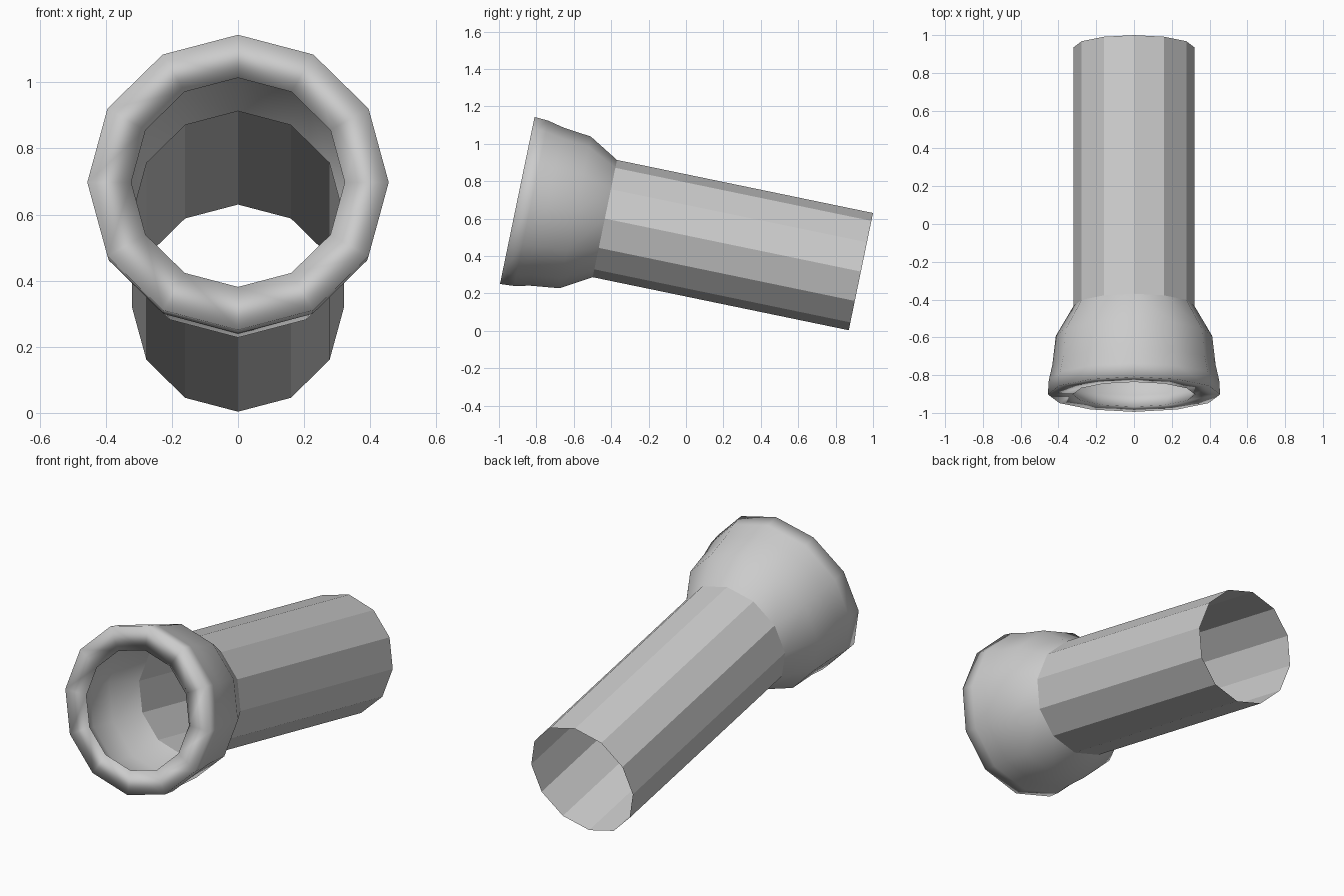
import bpy
import bmesh
from math import sin, cos, pi, radians
from mathutils import Vector

if "Cube" in bpy.data.objects:
    bpy.data.objects.remove(bpy.data.objects["Cube"], do_unlink=True)

SIDES = 12
TILT = radians(11.7)
BACK = Vector((0, 0.935, 0.317))              # centre of the rear opening
AXIS = Vector((0, -cos(TILT), sin(TILT)))     # runs from rear to mouth
UP = Vector((0, sin(TILT), cos(TILT)))
SIDE = Vector((1, 0, 0))

grey = bpy.data.materials.new("light_grey")
grey.use_nodes = True
colour = (0.6, 0.6, 0.6, 1)
grey.diffuse_color = colour
grey.node_tree.nodes["Principled BSDF"].inputs["Base Color"].default_value = colour


def revolve(name, profile, smooth):
    """Sweep (distance along axis, radius) points around the tilted axis."""
    bm = bmesh.new()
    rings = []
    for dist, radius in profile:
        ring = []
        for i in range(SIDES):
            a = 2 * pi * i / SIDES
            ring.append(bm.verts.new(BACK + AXIS * dist + (SIDE * sin(a) + UP * cos(a)) * radius))
        rings.append(ring)
    for r0, r1 in zip(rings, rings[1:]):
        for i in range(SIDES):
            j = (i + 1) % SIDES
            face = bm.faces.new((r0[i], r1[i], r1[j], r0[j]))
            face.smooth = smooth
    # point the shell outward, judged on the first strip
    bm.normal_update()
    bm.faces.ensure_lookup_table()
    first = bm.faces[0]
    offset = first.calc_center_median() - BACK
    if first.normal.dot(offset - AXIS * offset.dot(AXIS)) < 0:
        bmesh.ops.reverse_faces(bm, faces=bm.faces[:])
    mesh = bpy.data.meshes.new(name)
    bm.to_mesh(mesh)
    bm.free()
    mesh.materials.append(grey)
    obj = bpy.data.objects.new(name, mesh)
    bpy.context.collection.objects.link(obj)
    return obj


# Open faceted tube
revolve("tube", [(0, 0.32), (1.398, 0.32)], False)

# Flared bell: outer wall, flat lip, then the hollow inner wall
revolve("flared_mouth", [
    (1.398, 0.32), (1.56, 0.414), (1.715, 0.432), (1.80, 0.451), (1.876, 0.456),
    (1.876, 0.323), (1.80, 0.39), (1.715, 0.415), (1.56, 0.398), (1.398, 0.319),
], True)
